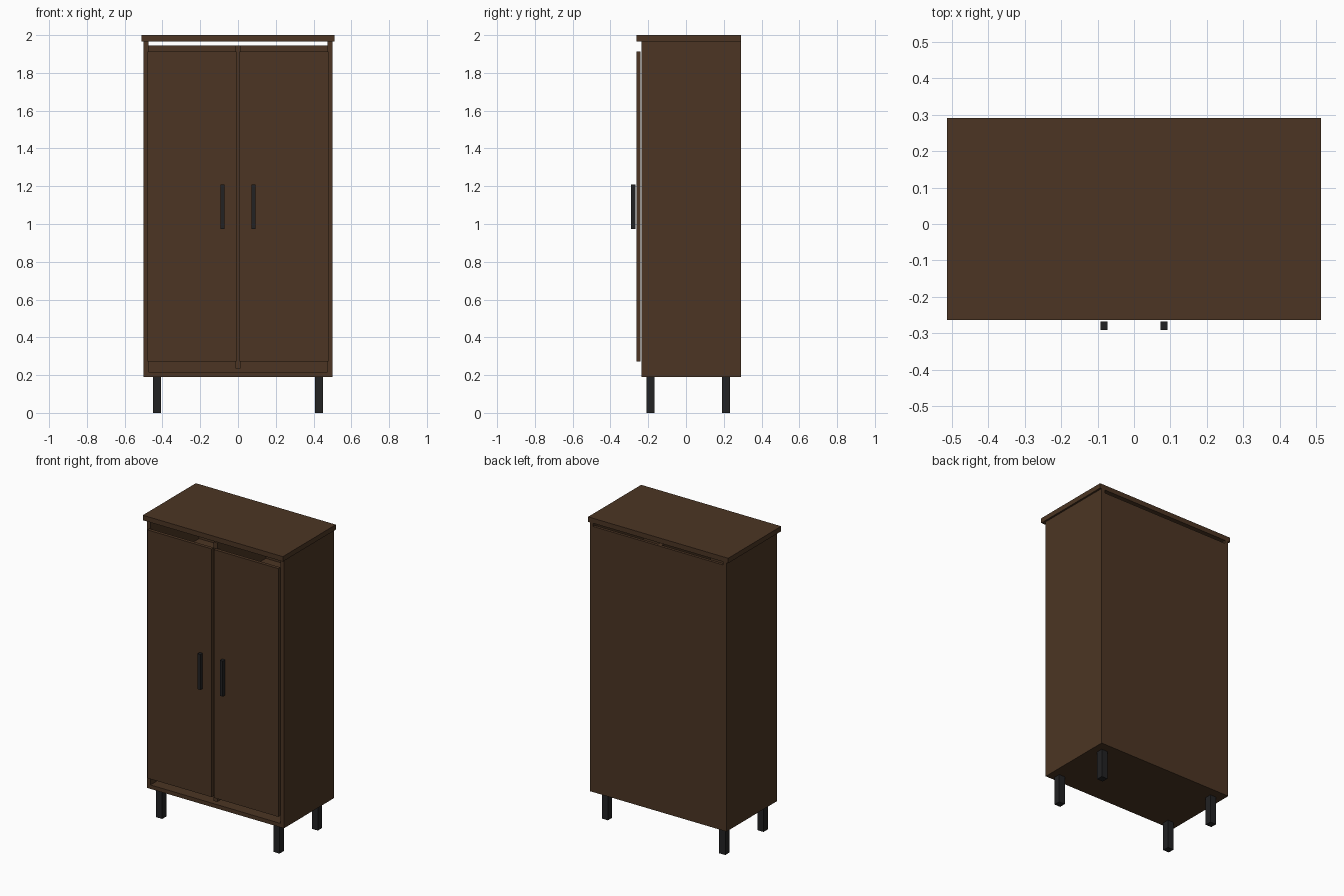
import bpy

if "Cube" in bpy.data.objects:
    bpy.data.objects.remove(bpy.data.objects["Cube"], do_unlink=True)


def material(name, rgb):
    m = bpy.data.materials.new(name)
    m.use_nodes = True
    m.diffuse_color = (*rgb, 1)
    m.node_tree.nodes["Principled BSDF"].inputs["Base Color"].default_value = (*rgb, 1)
    return m


wood = material("dark_wood", (0.072, 0.036, 0.017))
metal = material("black_metal", (0.016, 0.016, 0.017))


def box(name, x, y, z, mat):
    """Box filling the given (low, high) ranges."""
    spans = (x, y, z)
    bpy.ops.mesh.primitive_cube_add(size=1, location=[(a + b) / 2 for a, b in spans])
    ob = bpy.context.object
    ob.name = name
    ob.scale = [b - a for a, b in spans]
    bpy.ops.object.transform_apply(location=False, rotation=False, scale=True)
    ob.data.materials.append(mat)
    return ob


def pair(name, x, y, z, mat):
    """Matching boxes on the left (+x) and right (-x)."""
    box("left_" + name, x, y, z, mat)
    box("right_" + name, (-x[1], -x[0]), y, z, mat)


FRONT, BACK = -0.235, 0.291
FLOOR, CEILING = 0.19, 1.967
INNER = 0.475

# Carcass
box("top_panel", (-0.512, 0.512), (-0.263, BACK), (CEILING, 2), wood)
pair("side_panel", (INNER, 0.5), (FRONT, BACK), (FLOOR, CEILING), wood)
box("bottom_panel", (-INNER, INNER), (FRONT, BACK), (FLOOR, 0.216), wood)
box("back_panel", (-INNER, INNER), (0.272, BACK), (0.216, 1.946), wood)
box("centre_divider", (-0.013, 0.013), (FRONT, 0.272), (0.234, 1.946), wood)

# Shelves on both sides of the divider
for i in range(4):
    top = 0.58 + i * 0.357
    pair(f"shelf_{i + 1}", (0.013, INNER), (-0.2, 0.272), (top - 0.025, top), wood)

# Doors with upright bar handles
pair("door", (0.008, 0.479), (-0.263, -0.241), (0.271, 1.912), wood)
pair("handle", (0.072, 0.092), (-0.291, -0.267), (0.973, 1.208), metal)

# Legs
for place, y in (("front", -0.188), ("back", 0.212)):
    pair(place + "_leg", (0.407, 0.451), (y - 0.022, y + 0.022), (0, FLOOR), metal)
